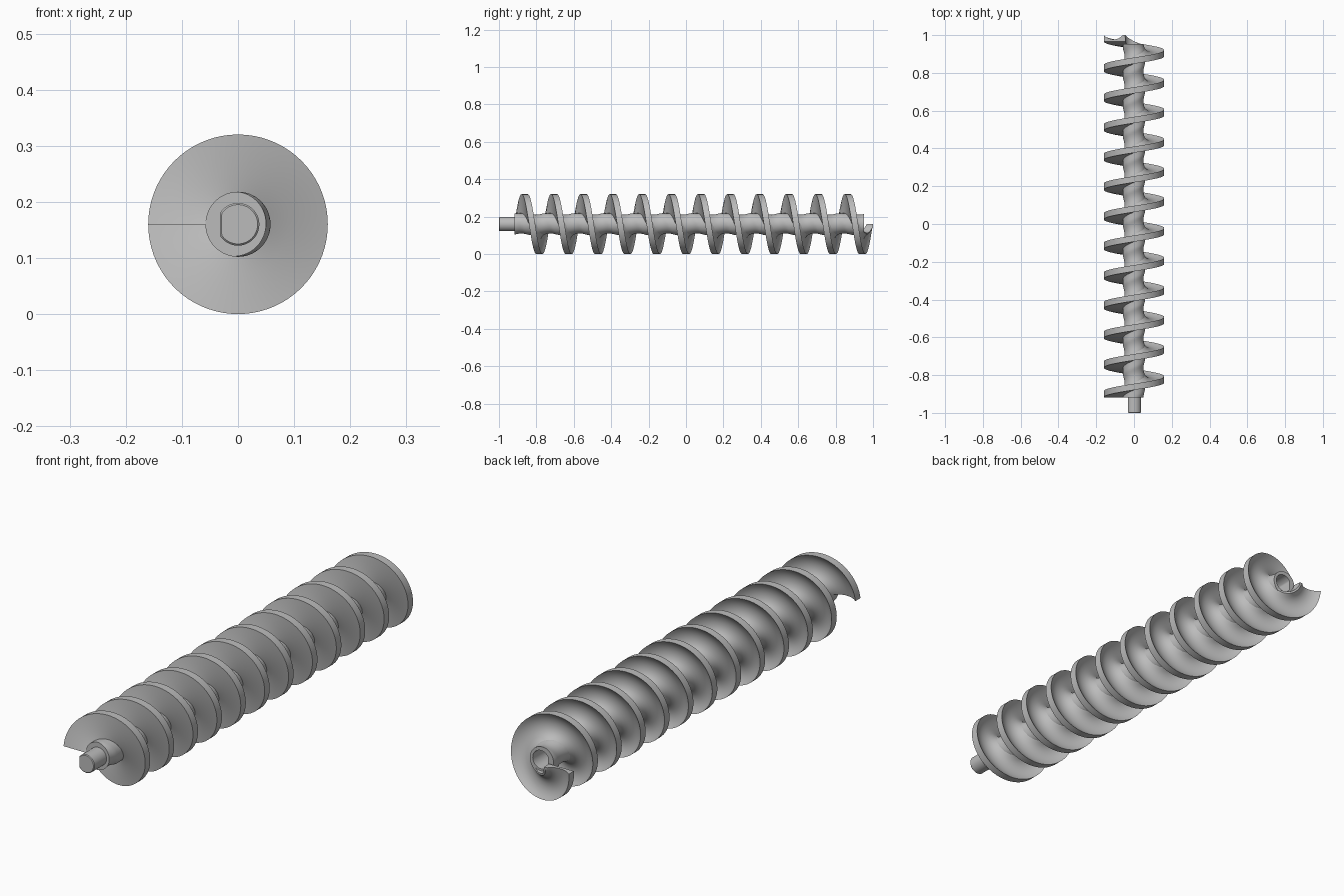
import bpy
import bmesh
from math import sin, cos, pi

cube = bpy.data.objects.get("Cube")
if cube:
    bpy.data.objects.remove(cube)

RADIUS = 0.16                 # flight outer radius, also the axis height
PITCH, TURNS, STEPS = 0.157, 12, 72
START, END = -0.918, 0.953    # ends of the thick shaft
ROOT, BORE = 0.058, 0.038

steel = bpy.data.materials.new("grey_steel")
steel.use_nodes = True
colour = (0.5, 0.5, 0.5, 1)
steel.diffuse_color = colour
steel.node_tree.nodes["Principled BSDF"].inputs["Base Color"].default_value = colour


def place(r, angle, y):
    """Point at a radius and angle about the long axis; angle 0 is -x, rising over the top."""
    return (-r * cos(angle), y, RADIUS + r * sin(angle))


def strip(bm, rings):
    """Join successive closed rings with quads."""
    for a, b in zip(rings, rings[1:]):
        n = len(a)
        for i in range(n):
            bm.faces.new((a[i], a[(i + 1) % n], b[(i + 1) % n], b[i]))


def finish(bm, name):
    bmesh.ops.recalc_face_normals(bm, faces=bm.faces)
    mesh = bpy.data.meshes.new(name)
    bm.to_mesh(mesh)
    bm.free()
    mesh.materials.append(steel)
    obj = bpy.data.objects.new(name, mesh)
    bpy.context.collection.objects.link(obj)
    bpy.ops.object.select_all(action="DESELECT")
    obj.select_set(True)
    bpy.context.view_layer.objects.active = obj
    bpy.ops.object.shade_smooth_by_angle(angle=pi / 6)


def key_radius(angle, r):
    """Round outline with one flat on the -x side."""
    c = cos(angle)
    return min(r, (r - 0.006) / c) if c > 0 else r


def shaft_radius(angle, y):
    """Shaft is slightly hollowed along the groove behind the flight."""
    offset = (y - START - PITCH * angle / (2 * pi)) % PITCH
    t = (offset - 0.035) / 0.083
    return ROOT - (0.008 * sin(pi * t) if 0 < t < 1 else 0)


# Shaft: keyed stub in front, grooved body, keyed socket at the back
bm = bmesh.new()
angles = [2 * pi * i / STEPS for i in range(STEPS)]


def ring(y, radius):
    return [bm.verts.new(place(radius(a), a, y)) for a in angles]


stub = lambda a: key_radius(a, BORE)
tip = lambda a: key_radius(a, BORE - 0.003)
rings = [ring(-1, tip), ring(-0.997, stub), ring(START, stub)]
ROWS = 180
for j in range(ROWS + 1):
    y = START + (END - START) * j / ROWS
    rings.append(ring(y, lambda a: shaft_radius(a, y)))
rings += [ring(END, stub), ring(END - 0.09, stub)]
strip(bm, rings)
bm.faces.new(rings[0])
bm.faces.new(rings[-1])
finish(bm, "shaft")

# Screw flight: flat front, broad rim, hollowed back that flares into the shaft
section = [(0.045, 0), (0.09, 0), (RADIUS, 0), (RADIUS, 0.033),
           (0.148, 0.024), (0.132, 0.016), (0.115, 0.012), (0.098, 0.012),
           (0.082, 0.016), (0.069, 0.024), (0.061, 0.033), (0.055, 0.041), (0.047, 0.041)]
bm = bmesh.new()
rings = []
for k in range(TURNS * STEPS + 1):
    a = 2 * pi * k / STEPS
    y = START + PITCH * k / STEPS
    rings.append([bm.verts.new(place(r, a, min(y + off, 1))) for r, off in section])
strip(bm, rings)
bm.faces.new(rings[0])
bm.faces.new(rings[-1])
finish(bm, "screw_flight")
